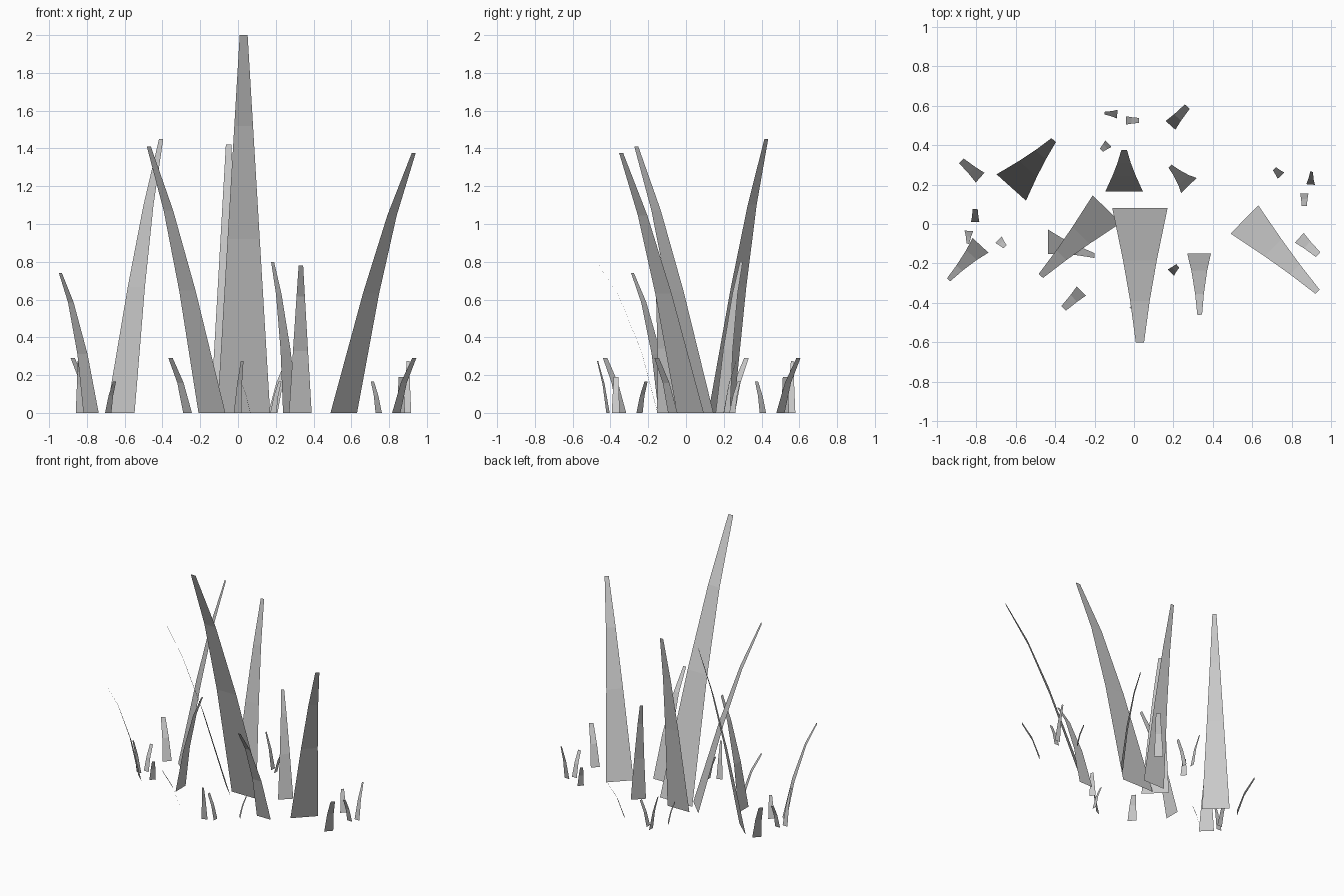
import bpy
from mathutils import Vector, Matrix

# (height fraction, bend fraction) along a blade
TALL = [(0, 0), (0.46, 0.39), (0.76, 0.69), (1, 1)]
MID = [(0, 0), (0.42, 0.28), (0.79, 0.66), (1, 1)]
SHORT = [(0, 0), (0.55, 0.42), (1, 1)]


def blade(name, base, tip, width, height, taper, bend, side=None):
    """Flat tapering strip that leans from base to tip."""
    base, tip = Vector(base), Vector(tip)
    lean = tip - base
    side = Vector(side) if side else Vector((-lean.y, lean.x)).normalized()
    verts, faces = [], []
    for h, b in bend:
        c = base + lean * b
        w = side * (width / 2 * (1 + (taper - 1) * h))
        verts += [(*(c - w), h * height), (*(c + w), h * height)]
    for i in range(len(bend) - 1):
        a = 2 * i
        faces.append((a, a + 1, a + 3, a + 2))
    mesh = bpy.data.meshes.new(name)
    mesh.from_pydata(verts, [], faces)
    bpy.context.collection.objects.link(bpy.data.objects.new(name, mesh))


# Tall blades: base, tip, width, height
tall = [
    ((0.03, 0.08), (0.03, -0.60), 0.28, 2.00),
    ((-0.622, 0.185), (-0.407, 0.425), 0.20, 1.45),
    ((-0.138, 0.075), (-0.472, -0.263), 0.20, 1.41),
    ((-0.05, 0.165), (-0.05, 0.375), 0.19, 1.42),
    ((0.56, 0.023), (0.93, -0.343), 0.20, 1.375),
]
for i, b in enumerate(tall):
    blade(f"tall_blade_{i + 1}", *b, 0.15, TALL)

# Medium blades
mid = [
    ((-0.778, -0.108), (-0.94, -0.283), 0.11, 0.74),
    ((0.33, -0.15), (0.333, -0.46), 0.12, 0.78),
    ((0.278, 0.195), (0.183, 0.293), 0.11, 0.80),
    ((-0.437, -0.09), (-0.20, -0.16), 0.125, 0.81, (0, 1)),
]
for i, b in enumerate(mid):
    blade(f"medium_blade_{i + 1}", *b[:4], 0.2, MID, *b[4:])

# Tufts of four short blades, one layout turned around each origin:
# base offset, lean, width, height, taper
layout = [
    ((0, 0), (0.085, 0.095), 0.066, 0.29, 0.5),
    ((-0.27, 0.057), (-0.065, 0.005), 0.044, 0.275, 0.3),
    ((-0.225, 0.025), (0.065, 0), 0.042, 0.19, 0.6),
    ((-0.315, -0.093), (-0.035, -0.033), 0.046, 0.165, 0.5),
]
for t, (origin, turn) in enumerate([((0.185, 0.50), 0),
                                    ((-0.78, 0.235), 90),
                                    ((0.838, -0.07), -90)]):
    rot = Matrix.Rotation(turn * 3.14159265 / 180, 2)
    for i, (off, lean, w, h, taper) in enumerate(layout):
        base = Vector(origin) + rot @ Vector(off)
        blade(f"tuft_{t + 1}_blade_{i + 1}", base, base + rot @ Vector(lean),
              w, h, taper, SHORT)

# Looser front tuft
front = [
    ((-0.267, -0.34), (-0.357, -0.428), 0.066, 0.29, 0.5),
    ((-0.002, -0.413), (0.022, -0.468), 0.044, 0.275, 0.35),
    ((0.065, -0.372), (0.005, -0.37), 0.042, 0.19, 0.6),
    ((0.187, -0.246), (0.222, -0.212), 0.046, 0.165, 0.5),
]
for i, b in enumerate(front):
    blade(f"front_tuft_blade_{i + 1}", *b, SHORT)
